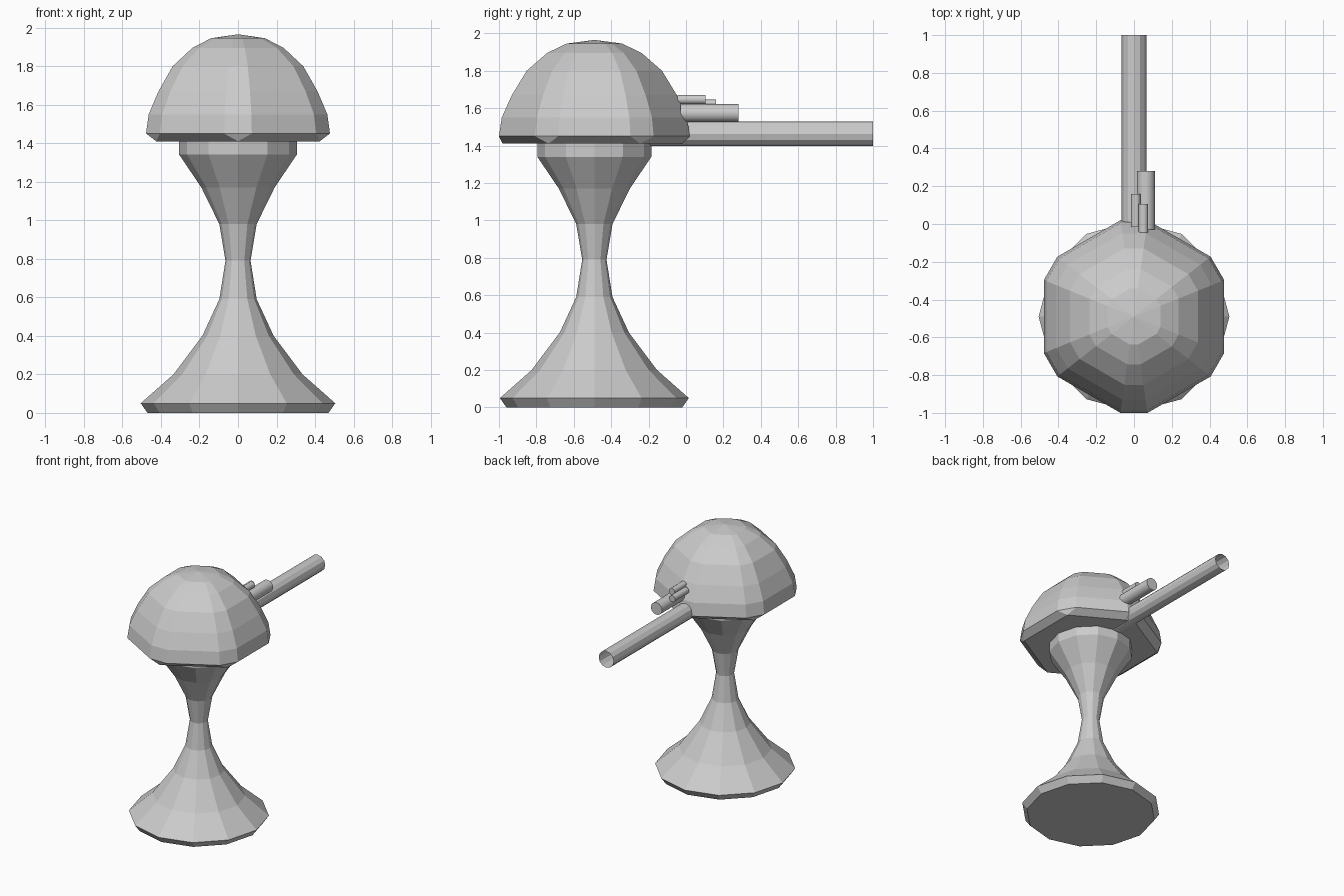
import bpy, bmesh
from math import cos, sin, pi, radians

if "Cube" in bpy.data.objects:
    bpy.data.objects.remove(bpy.data.objects["Cube"])

CY = -0.49  # y of the turret axis


def finish(name, bm):
    bmesh.ops.recalc_face_normals(bm, faces=bm.faces)
    me = bpy.data.meshes.new(name)
    bm.to_mesh(me)
    bm.free()
    ob = bpy.data.objects.new(name, me)
    bpy.context.collection.objects.link(ob)
    return ob


def lathe(bm, profile, angles):
    """Stack rings of (radius, z) at the given angles around the axis."""
    rings = [[bm.verts.new((r * cos(a), CY + r * sin(a), z)) for a in angles]
             for r, z in profile]
    n = len(angles)
    for lo, hi in zip(rings, rings[1:]):
        for i in range(n):
            j = (i + 1) % n
            bm.faces.new((lo[i], lo[j], hi[j], hi[i]))
    return rings


def rod(name, x, z, r, y0, y1, sides, caps, smooth):
    """Cylinder running along y."""
    bm = bmesh.new()
    ends = [[bm.verts.new((x + r * cos(2 * pi * i / sides), y,
                           z + r * sin(2 * pi * i / sides)))
             for i in range(sides)] for y in (y0, y1)]
    for i in range(sides):
        j = (i + 1) % sides
        f = bm.faces.new((ends[0][i], ends[0][j], ends[1][j], ends[1][i]))
        f.smooth = smooth
    if caps:
        for e in ends:
            bm.faces.new(e)
    return finish(name, bm)


# Waisted pedestal, 12 sides
bm = bmesh.new()
rings = lathe(bm, [(0.47, 0), (0.505, 0.05), (0.335, 0.2), (0.185, 0.4),
                   (0.097, 0.59), (0.065, 0.79), (0.097, 0.98),
                   (0.19, 1.17), (0.305, 1.34), (0.305, 1.42)],
              [2 * pi * i / 12 for i in range(12)])
bm.faces.new(rings[0])
bm.faces.new(rings[-1])
finish("pedestal", bm)

# Faceted dome: paired corners either side of six directions
bm = bmesh.new()
angles = [radians(30 + 60 * k + d) for k in range(6) for d in (-8, 8)]
rings = lathe(bm, [(0.515, 1.45), (0.50, 1.55), (0.445, 1.67), (0.365, 1.80),
                   (0.255, 1.895), (0.15, 1.945)], angles)
tip = bm.verts.new((0, CY, 1.965))
rim = rings[0]
foot = [bm.verts.new((0.49 * cos(radians(30 + 60 * k)),
                      CY + 0.49 * sin(radians(30 + 60 * k)), 1.41))
        for k in range(6)]
for i in range(12):
    bm.faces.new((rings[-1][i], rings[-1][(i + 1) % 12], tip))
for k in range(6):
    a, b, c = rim[2 * k], rim[2 * k + 1], rim[(2 * k + 2) % 12]
    bm.faces.new((a, b, foot[k]))
    bm.faces.new((b, c, foot[(k + 1) % 6], foot[k]))
bm.faces.new(foot)
finish("dome", bm)

# Open barrel and the three small rods beside it
rod("barrel", 0, 1.463, 0.065, -0.25, 1.0, 12, False, False)
rod("large_sight", 0.063, 1.573, 0.048, -0.03, 0.28, 24, True, True)
rod("low_sight", 0.009, 1.62, 0.025, -0.015, 0.16, 24, True, True)
rod("high_sight", 0.05, 1.646, 0.025, -0.045, 0.105, 24, True, True)
